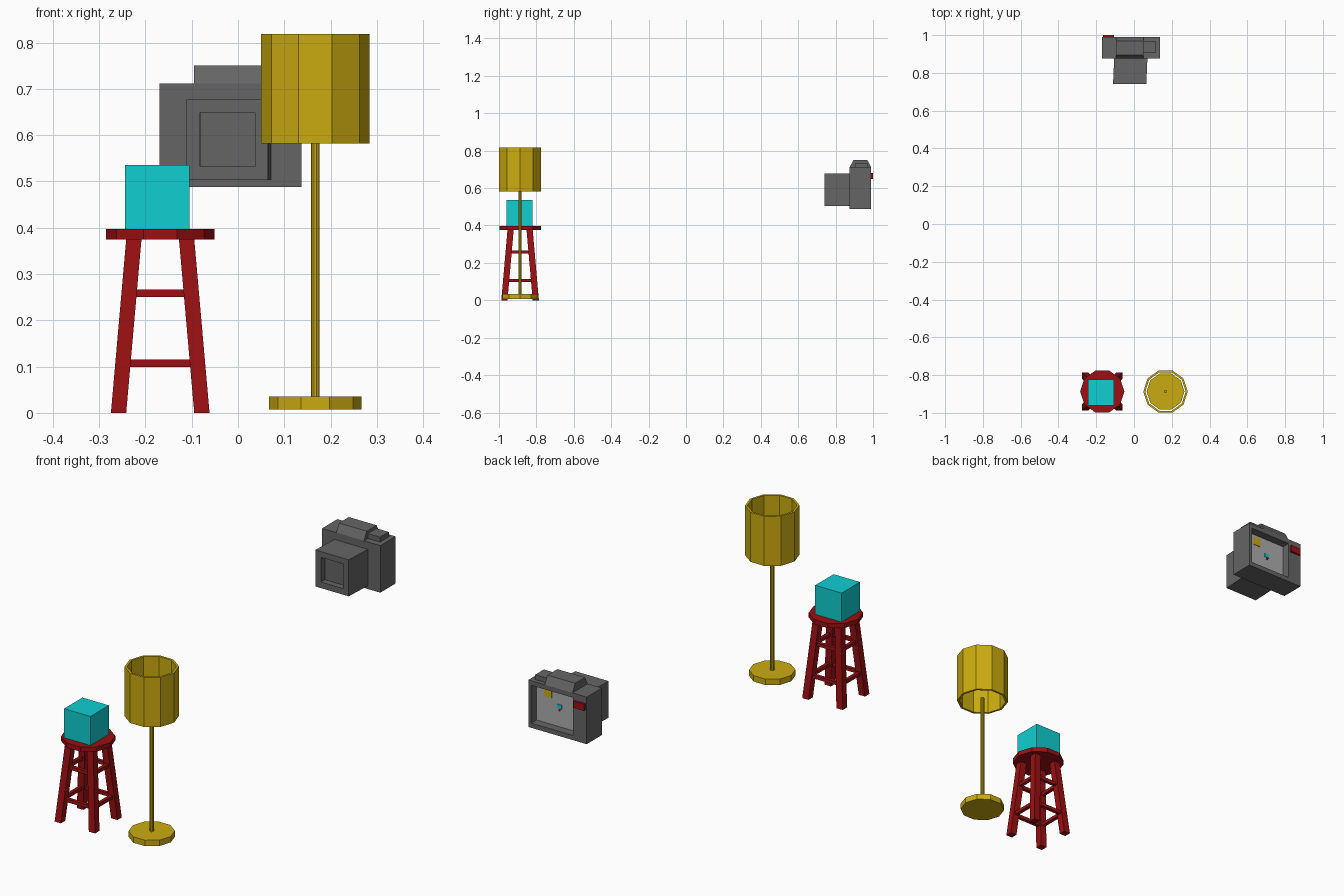
import bpy, bmesh
from math import cos, sin, pi
from mathutils import Vector

if "Cube" in bpy.data.objects:
    bpy.data.objects.remove(bpy.data.objects["Cube"], do_unlink=True)


def material(name, r, g, b):
    m = bpy.data.materials.new(name)
    m.use_nodes = True
    m.diffuse_color = (r, g, b, 1)
    m.node_tree.nodes["Principled BSDF"].inputs["Base Color"].default_value = (r, g, b, 1)
    return m


gold = material("gold", 0.6, 0.41, 0.005)
cyan = material("cyan", 0.005, 0.62, 0.64)
red = material("deep red", 0.33, 0.005, 0.006)
grey = material("dark grey", 0.13, 0.13, 0.13)
screen_grey = material("light grey", 0.42, 0.42, 0.42)


def finish(name, bm, *mats):
    bmesh.ops.recalc_face_normals(bm, faces=bm.faces)
    mesh = bpy.data.meshes.new(name)
    bm.to_mesh(mesh)
    bm.free()
    for m in mats:
        mesh.materials.append(m)
    ob = bpy.data.objects.new(name, mesh)
    bpy.context.collection.objects.link(ob)
    return ob


def loft(bm, low, high):
    """Closed solid between two matching rings of points."""
    a = [bm.verts.new(p) for p in low]
    b = [bm.verts.new(p) for p in high]
    n = len(a)
    for i in range(n):
        j = (i + 1) % n
        bm.faces.new((a[i], a[j], b[j], b[i]))
    bm.faces.new(a[::-1])
    bm.faces.new(b)


def rect(cx, cy, hx, hy, z):
    return [(cx + sx * hx, cy + sy * hy, z) for sx, sy in ((-1, -1), (1, -1), (1, 1), (-1, 1))]


def ring(cx, cy, r, z, n=10):
    return [(cx + r * cos(2 * pi * i / n), cy + r * sin(2 * pi * i / n), z) for i in range(n)]


def box_bm(x0, x1, y0, y1, z0, z1):
    bm = bmesh.new()
    c = ((x0 + x1) / 2, (y0 + y1) / 2, (x1 - x0) / 2, (y1 - y0) / 2)
    loft(bm, rect(*c, z0), rect(*c, z1))
    bmesh.ops.recalc_face_normals(bm, faces=bm.faces)
    return bm


def box(name, mat, *dims):
    return finish(name, box_bm(*dims), mat)


def disc(name, mat, cx, cy, r, z0, z1):
    bm = bmesh.new()
    loft(bm, ring(cx, cy, r, z0), ring(cx, cy, r, z1))
    return finish(name, bm, mat)


def recess(bm, side, x0, x1, z0, z1, depth):
    """Sink a rectangular pocket into the front (-1) or back (+1) face."""
    face = next(f for f in bm.faces if f.normal.y * side > 0.9)
    mid = face.calc_center_median()
    bmesh.ops.inset_region(bm, faces=[face], thickness=0.01)
    for v in face.verts:
        v.co.x = x0 if v.co.x < mid.x else x1
        v.co.z = z0 if v.co.z < mid.z else z1
    floor = bmesh.ops.extrude_discrete_faces(bm, faces=[face])["faces"][0]
    bmesh.ops.translate(bm, verts=floor.verts, vec=(0, -side * depth, 0))
    return floor


# Floor lamp
LX, LY = 0.167, -0.887
disc("lamp_base", gold, LX, LY, 0.1, 0.007, 0.035)
disc("lamp_pole", gold, LX, LY, 0.0092, 0.035, 0.6)
bm = bmesh.new()
loops = [[bm.verts.new(p) for p in ring(LX, LY, r, z)]
         for r, z in ((0.1175, 0.582), (0.1175, 0.818), (0.107, 0.818), (0.107, 0.582))]
for k in range(4):
    a, b = loops[k], loops[(k + 1) % 4]
    for i in range(10):
        j = (i + 1) % 10
        bm.faces.new((a[i], a[j], b[j], b[i]))
finish("lamp_shade", bm, gold)

# Stool: seat, splayed legs and two levels of rungs
SX, SY, SEAT = -0.168, -0.887, 0.375
LOW, HIGH = Vector((0.09, 0.084)), Vector((0.057, 0.051))
disc("stool_seat", red, SX, SY, 0.117, SEAT, 0.397)
for sx, side in ((-1, "right"), (1, "left")):
    for sy, end in ((-1, "front"), (1, "back")):
        bm = bmesh.new()
        loft(bm, rect(SX + sx * LOW.x, SY + sy * LOW.y, 0.0165, 0.0165, 0),
             rect(SX + sx * HIGH.x, SY + sy * HIGH.y, 0.0165, 0.0165, SEAT))
        finish(f"stool_leg_{end}_{side}", bm, red)
for level, z in (("lower", 0.107), ("upper", 0.258)):
    p = LOW.lerp(HIGH, z / SEAT)
    h = 0.008
    for s, end, side in ((-1, "front", "right"), (1, "back", "left")):
        y, x = SY + s * p.y, SX + s * p.x
        box(f"stool_rung_{level}_{end}", red, SX - p.x, SX + p.x, y - h, y + h, z - h, z + h)
        box(f"stool_rung_{level}_{side}", red, x - h, x + h, SY - p.y, SY + p.y, z - h, z + h)

# Cube resting on the stool
box("cube_on_stool", cyan, -0.244, -0.105, -0.96, -0.822, 0.397, 0.535)

# Camera body with a sunken screen at the back
bm = box_bm(-0.17, 0.137, 0.875, 0.99, 0.488, 0.712)
recess(bm, 1, -0.098, 0.122, 0.51, 0.69, 0.04).material_index = 1
finish("camera_body", bm, grey, screen_grey)

# Lens barrel, slightly skewed, with a sunken front
bm = box_bm(-0.105, 0.071, 0.74, 0.875, 0.503, 0.677)
recess(bm, -1, -0.076, 0.043, 0.532, 0.649, 0.03)
for v in bm.verts:
    v.co.x -= 0.006 * (0.875 - v.co.y) / 0.135
finish("camera_lens", bm, grey)

# Viewfinder hump, sloped front and back
bm = bmesh.new()
loft(bm, rect(-0.022, 0.9325, 0.073, 0.0575, 0.712), rect(-0.022, 0.9325, 0.073, 0.037, 0.75))
finish("camera_hump", bm, grey)

# Shutter block and red button
box("camera_shutter_block", grey, 0.05, 0.115, 0.905, 0.97, 0.712, 0.735)
box("camera_button", red, -0.163, -0.107, 0.99, 1.0, 0.648, 0.68)

# Tiny preview of the scene on the screen
for name, mat, x, z, w, h in (("preview_shade", gold, 0.06, 0.657, 0.02, 0.02),
                              ("preview_cube", cyan, 0.0, 0.606, 0.012, 0.01),
                              ("preview_stool", red, 0.0, 0.59, 0.005, 0.005)):
    box(name, mat, x - w, x + w, 0.949, 0.953, z - h, z + h)
